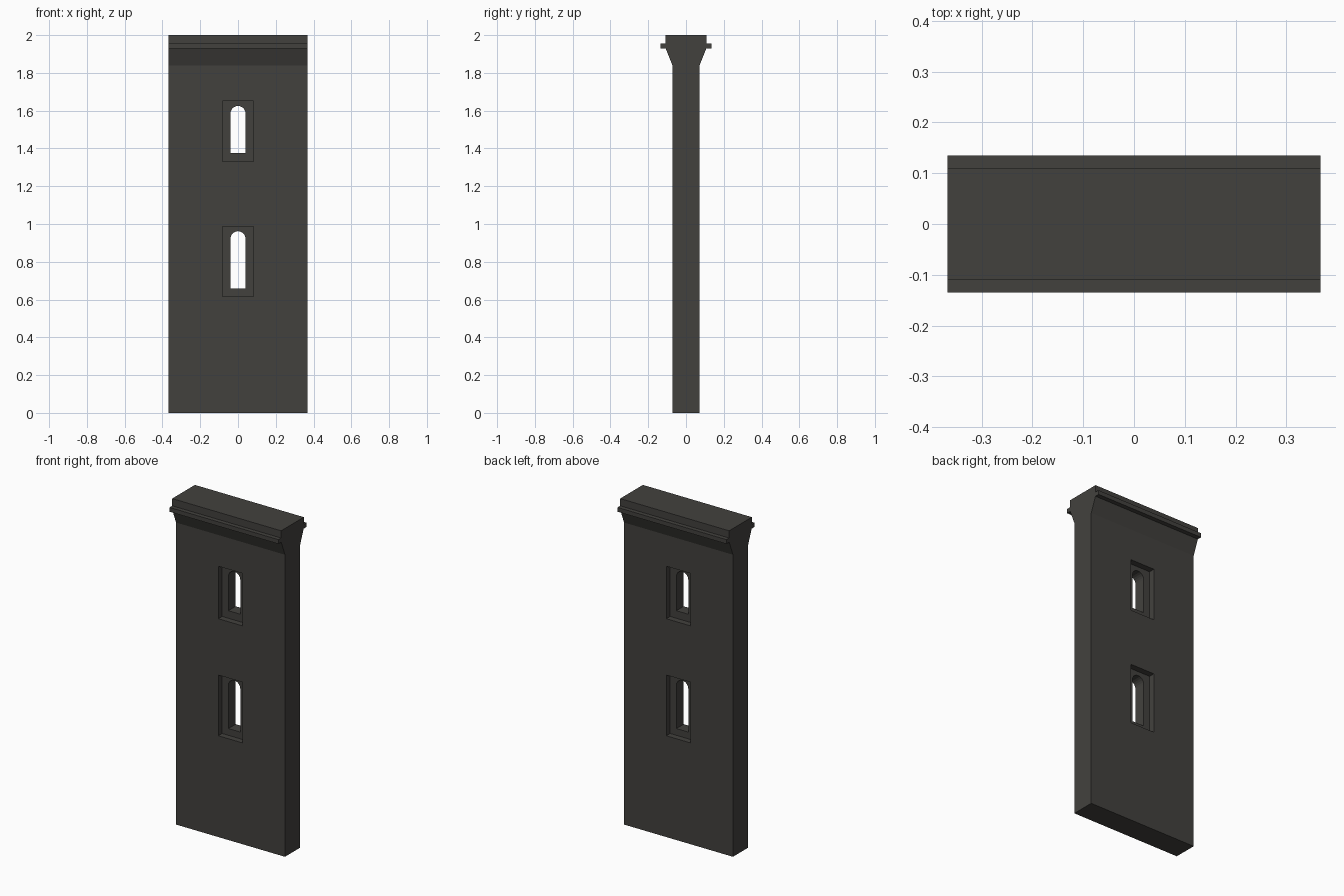
import bpy, bmesh, math

if "Cube" in bpy.data.objects:
    bpy.data.objects.remove(bpy.data.objects["Cube"])

HALF_W = 0.367   # half width of the wall along x
HALF_T = 0.072   # half thickness of the wall along y


def material(name, rgb):
    m = bpy.data.materials.new(name)
    m.diffuse_color = (*rgb, 1)
    m.use_nodes = True
    m.node_tree.nodes["Principled BSDF"].inputs["Base Color"].default_value = m.diffuse_color
    return m


stone = material("dark_stone", (0.055, 0.053, 0.048))


def prism(name, outline, axis, lo, hi):
    """Extrude a closed 2D outline: (y, z) along x, or (x, z) along y."""
    def place(p, t):
        return (t, p[0], p[1]) if axis == 'X' else (p[0], t, p[1])
    bm = bmesh.new()
    face = bm.faces.new([bm.verts.new(place(p, lo)) for p in outline])
    ext = bmesh.ops.extrude_face_region(bm, geom=[face])
    offset = (hi - lo, 0, 0) if axis == 'X' else (0, hi - lo, 0)
    bmesh.ops.translate(bm, vec=offset,
                        verts=[v for v in ext['geom'] if isinstance(v, bmesh.types.BMVert)])
    bmesh.ops.recalc_face_normals(bm, faces=bm.faces)
    mesh = bpy.data.meshes.new(name)
    bm.to_mesh(mesh)
    bm.free()
    mesh.materials.append(stone)
    obj = bpy.data.objects.new(name, mesh)
    bpy.context.collection.objects.link(obj)
    return obj


def cut(target, cutter):
    cutter.hide_render = True
    mod = target.modifiers.new("cut", 'BOOLEAN')
    mod.operation = 'DIFFERENCE'
    mod.solver = 'EXACT'
    mod.object = cutter
    bpy.context.view_layer.objects.active = target
    bpy.ops.object.modifier_apply(modifier=mod.name)
    bpy.data.objects.remove(cutter)


# Wall slab with flared cornice and moulding, profile mirrored across y
half = [(HALF_T, 0), (HALF_T, 1.84), (0.108, 1.93), (0.135, 1.93),
        (0.135, 1.956), (0.109, 1.956), (0.109, 2.0)]
profile = half + [(-y, z) for y, z in reversed(half)]
wall = prism("wall", profile, 'X', -HALF_W, HALF_W)


def window(recess, opening):
    # Rectangular recess on each face
    w = 0.082
    rect = [(-w, recess[0]), (w, recess[0]), (w, recess[1]), (-w, recess[1])]
    for lo, hi in ((-0.2, -0.035), (0.035, 0.2)):
        cut(wall, prism("recess_cutter", rect, 'Y', lo, hi))
    # Round-headed opening through the wall
    r = 0.04
    arch = [(-r, opening[0]), (r, opening[0])]
    arch += [(r * math.cos(a), opening[1] - r + r * math.sin(a))
             for a in (math.pi * i / 10 for i in range(11))]
    cut(wall, prism("arch_cutter", arch, 'Y', -0.2, 0.2))


# Upper and lower windows
window((1.33, 1.65), (1.376, 1.625))
window((0.617, 0.987), (0.658, 0.962))
